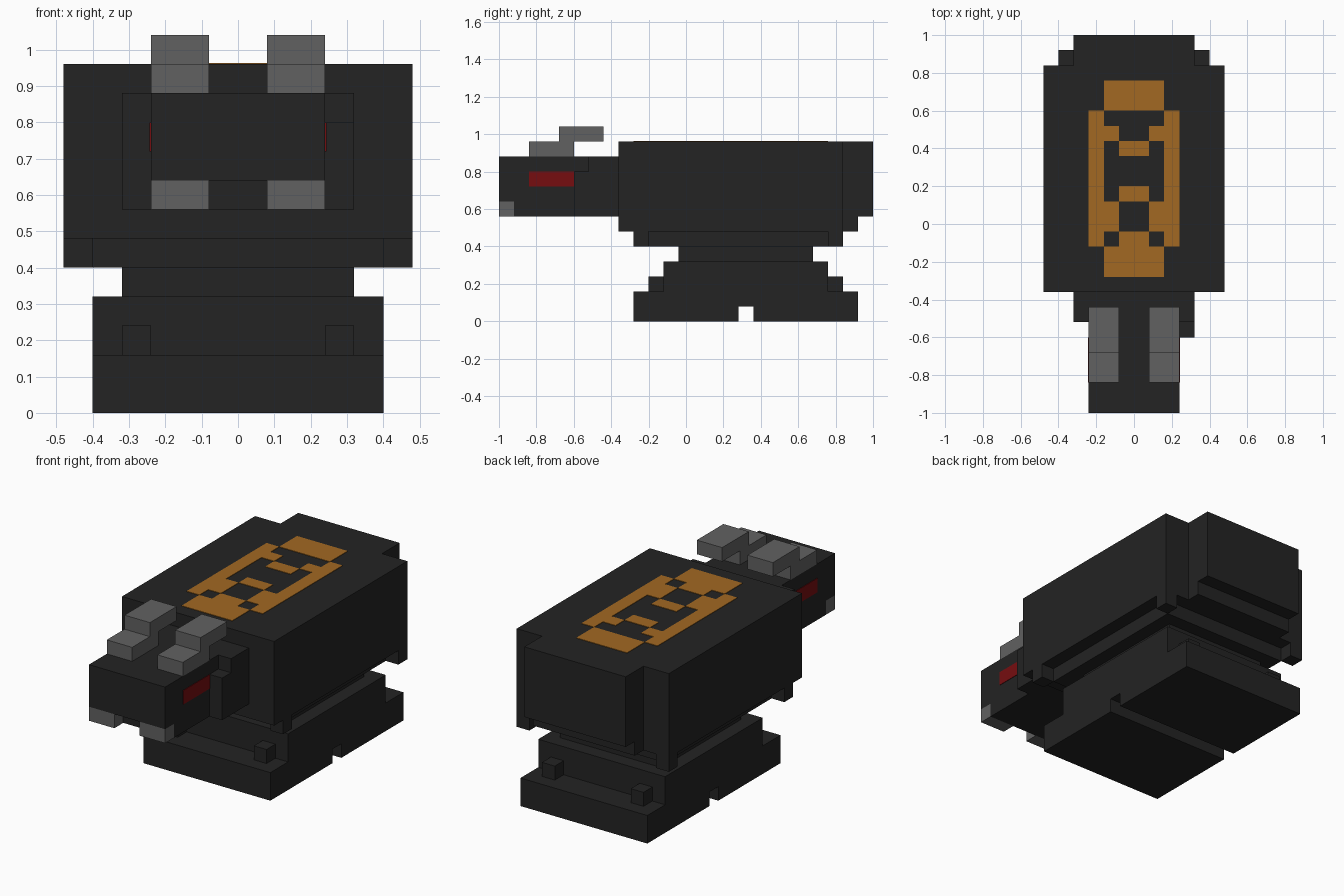
import bpy
import bmesh

cube = bpy.data.objects.get("Cube")
if cube:
    bpy.data.objects.remove(cube, do_unlink=True)


def material(name, color):
    mat = bpy.data.materials.new(name)
    mat.use_nodes = True
    mat.diffuse_color = (*color, 1)
    bsdf = next(n for n in mat.node_tree.nodes if n.type == 'BSDF_PRINCIPLED')
    bsdf.inputs["Base Color"].default_value = (*color, 1)
    return mat


CHARCOAL = material("charcoal", (0.017, 0.017, 0.017))
GREY = material("horn grey", (0.12, 0.12, 0.12))
RED = material("eye red", (0.18, 0.004, 0.005))
ORANGE = material("marking orange", (0.36, 0.14, 0.016))


def finish(name, bm, mat):
    bmesh.ops.recalc_face_normals(bm, faces=bm.faces)
    mesh = bpy.data.meshes.new(name)
    bm.to_mesh(mesh)
    bm.free()
    mesh.materials.append(mat)
    obj = bpy.data.objects.new(name, mesh)
    bpy.context.collection.objects.link(obj)
    return obj


def box(name, x, y, z, mat=CHARCOAL):
    """Block from (low, high) ranges on each axis."""
    bm = bmesh.new()
    bmesh.ops.create_cube(bm, size=1)
    for v in bm.verts:
        for axis, (low, high) in enumerate((x, y, z)):
            v.co[axis] = high if v.co[axis] > 0 else low
    return finish(name, bm, mat)


def centred(name, half, y, z, mat=CHARCOAL):
    return box(name, (-half, half), y, z, mat)


def pair(name, x, y, z, mat=CHARCOAL):
    """Block on +x and its mirror image on -x."""
    box("left_" + name, x, y, z, mat)
    box("right_" + name, (-x[1], -x[0]), y, z, mat)


def side_profile(name, half, points):
    """Outline in y and z, extruded across x."""
    bm = bmesh.new()
    face = bm.faces.new([bm.verts.new((-half, y, z)) for y, z in points])
    moved = bmesh.ops.extrude_face_region(bm, geom=[face])["geom"]
    for v in moved:
        if isinstance(v, bmesh.types.BMVert):
            v.co.x = half
    return finish(name, bm, CHARCOAL)


# Base: stepped foot with a groove underneath, then the neck
side_profile("base", 0.40, [
    (-0.28, 0), (0.28, 0), (0.28, 0.08), (0.36, 0.08), (0.36, 0), (0.92, 0),
    (0.92, 0.16), (0.76, 0.16), (0.76, 0.32), (-0.12, 0.32), (-0.12, 0.16), (-0.28, 0.16)])
pair("base_front_stud", (0.24, 0.32), (-0.20, -0.12), (0.16, 0.24))
pair("base_back_stud", (0.24, 0.32), (0.76, 0.84), (0.16, 0.24))
centred("neck", 0.32, (-0.04, 0.68), (0.32, 0.40))

# Body with its underside slab, corner studs and stepped back
centred("body", 0.48, (-0.36, 0.84), (0.48, 0.96))
centred("body_underside", 0.40, (-0.20, 0.76), (0.40, 0.48))
pair("body_front_stud", (0.40, 0.48), (-0.28, -0.20), (0.40, 0.48))
pair("body_back_stud", (0.40, 0.48), (0.76, 0.84), (0.40, 0.48))
side_profile("body_back", 0.32, [
    (0.84, 0.48), (0.92, 0.48), (0.92, 0.56), (1, 0.56), (1, 0.96), (0.84, 0.96)])

# Head, with an undercut muzzle filled by the tusks, and its collar
side_profile("head", 0.24, [
    (-0.36, 0.56), (-0.92, 0.56), (-0.92, 0.64), (-1, 0.64), (-1, 0.88), (-0.36, 0.88)])
centred("collar", 0.32, (-0.52, -0.36), (0.56, 0.88))
box("collar_step", (0.24, 0.32), (-0.60, -0.52), (0.56, 0.80))
pair("tusk", (0.08, 0.24), (-1, -0.92), (0.56, 0.64), GREY)
pair("eye", (0.24, 0.243), (-0.84, -0.60), (0.72, 0.80), RED)
pair("horn_root", (0.08, 0.24), (-0.84, -0.60), (0.88, 0.96), GREY)
pair("horn_tip", (0.08, 0.24), (-0.68, -0.44), (0.96, 1.04), GREY)

# Marking on the back: half rows from outer to inner column, back to front
ROWS = [".##", ".##", "#..", "##.", "#.#", "#..", "#..", "#.#",
        "##.", "##.", "#.#", ".##", ".##"]
CELL = 0.08
bm = bmesh.new()
for r, half in enumerate(ROWS):
    for c, mark in enumerate(half + half[::-1]):
        if mark == "#":
            x, y = -0.24 + c * CELL, 0.76 - r * CELL
            corners = ((x, y), (x, y - CELL), (x + CELL, y - CELL), (x + CELL, y))
            bm.faces.new([bm.verts.new((a, b, 0.96)) for a, b in corners])
bmesh.ops.remove_doubles(bm, verts=bm.verts, dist=0.001)
raised = bmesh.ops.extrude_face_region(bm, geom=bm.faces[:])["geom"]
for v in raised:
    if isinstance(v, bmesh.types.BMVert):
        v.co.z = 0.963
finish("back_marking", bm, ORANGE)
